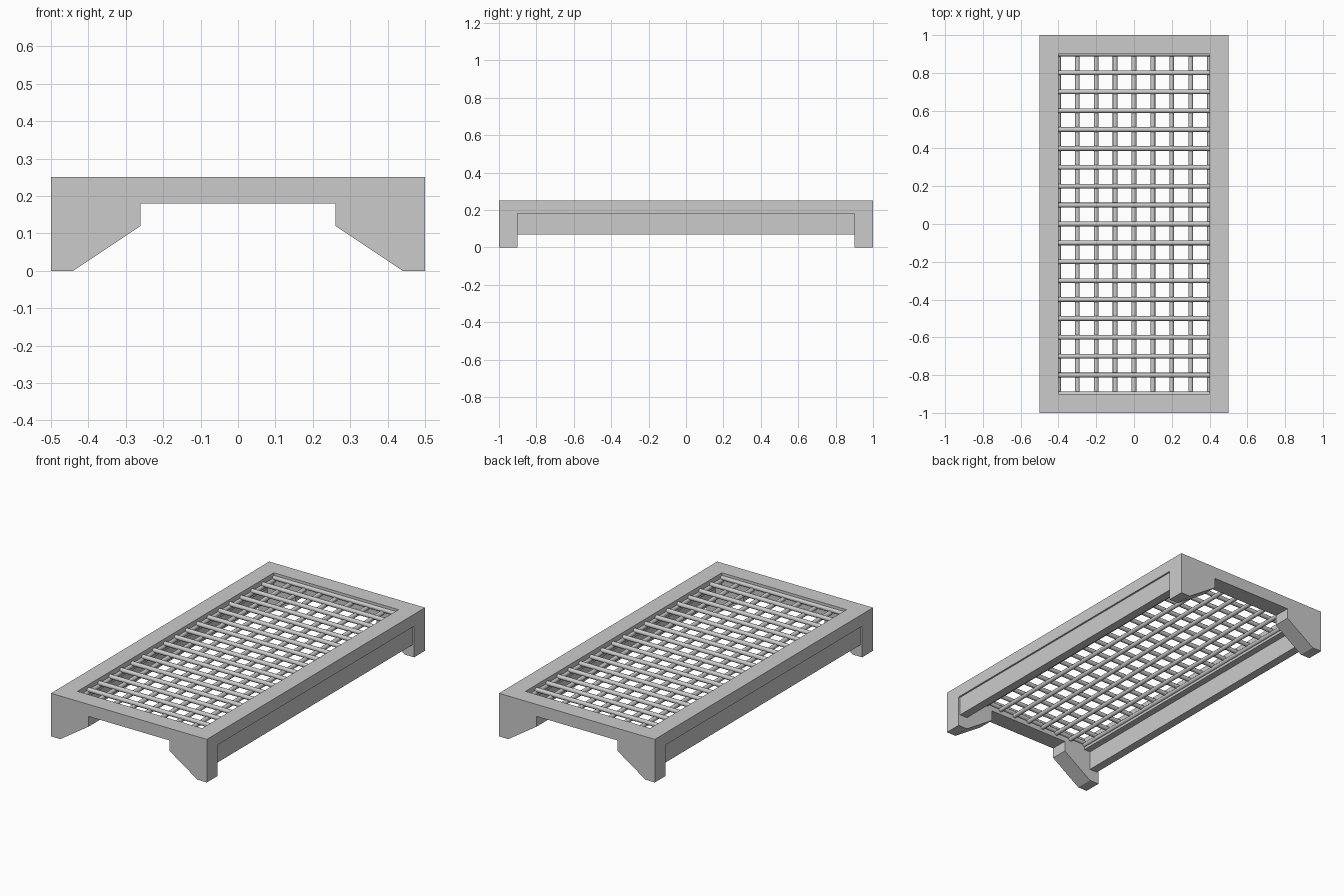
import bpy, bmesh
from math import pi
from mathutils import Matrix, Vector

if "Cube" in bpy.data.objects:
    bpy.data.objects.remove(bpy.data.objects["Cube"])


def finish(name, bm, smooth=False):
    bmesh.ops.recalc_face_normals(bm, faces=bm.faces)
    if smooth:
        for f in bm.faces:
            f.smooth = len(f.verts) == 4
    mesh = bpy.data.meshes.new(name)
    bm.to_mesh(mesh)
    bm.free()
    obj = bpy.data.objects.new(name, mesh)
    bpy.context.collection.objects.link(obj)
    return obj


def add_prism(bm, profile, y0, y1):
    """Closed x-z profile swept from y0 to y1."""
    a = [bm.verts.new((x, y0, z)) for x, z in profile]
    b = [bm.verts.new((x, y1, z)) for x, z in profile]
    bm.faces.new(a)
    bm.faces.new(b)
    for i in range(len(a)):
        j = (i + 1) % len(a)
        bm.faces.new((a[i], a[j], b[j], b[i]))


def add_rod(bm, centre, axis, length, radius=0.0125):
    turn = Matrix.Rotation(pi / 2, 4, "Y" if axis == "x" else "X")
    bmesh.ops.create_cone(bm, cap_ends=True, segments=12, radius1=radius,
                          radius2=radius, depth=length,
                          matrix=Matrix.Translation(Vector(centre)) @ turn)


def mirror(obj, x=True, y=False):
    mod = obj.modifiers.new("mirror", "MIRROR")
    mod.use_axis = (x, y, False)
    mod.use_mirror_merge = False


# Rectangular rim: four loops joined into a closed ring
bm = bmesh.new()
loops = []
for x, y, z in ((0.5, 1, 0.18), (0.5, 1, 0.25), (0.4, 0.9, 0.25), (0.4, 0.9, 0.18)):
    loops.append([bm.verts.new((x * sx, y * sy, z))
                  for sx, sy in ((-1, -1), (1, -1), (1, 1), (-1, 1))])
for i in range(4):
    a, b = loops[i], loops[(i + 1) % 4]
    for j in range(4):
        k = (j + 1) % 4
        bm.faces.new((a[j], a[k], b[k], b[j]))
finish("top_frame", bm)

# Bracket-shaped legs under the corners
bm = bmesh.new()
add_prism(bm, [(0.5, 0), (0.5, 0.18), (0.26, 0.18), (0.26, 0.12), (0.44, 0)], -1, -0.9)
mirror(finish("legs", bm), y=True)

# Side rails between the legs
bm = bmesh.new()
add_prism(bm, [(0.44, 0.07), (0.49, 0.07), (0.49, 0.18), (0.44, 0.18)], -0.9, 0.9)
mirror(finish("side_rails", bm))

# Lengthwise lattice rods, the outer ones half sunk into the frame
bm = bmesh.new()
for i in range(-4, 5):
    add_rod(bm, (i * 0.1, 0, 0.208), "y", 1.8)
finish("long_rods", bm, smooth=True)

# Crosswise lattice rods, resting on the lengthwise ones
bm = bmesh.new()
for i in range(-9, 10):
    add_rod(bm, (0, i * 0.1, 0.222), "x", 0.8)
finish("cross_rods", bm, smooth=True)
